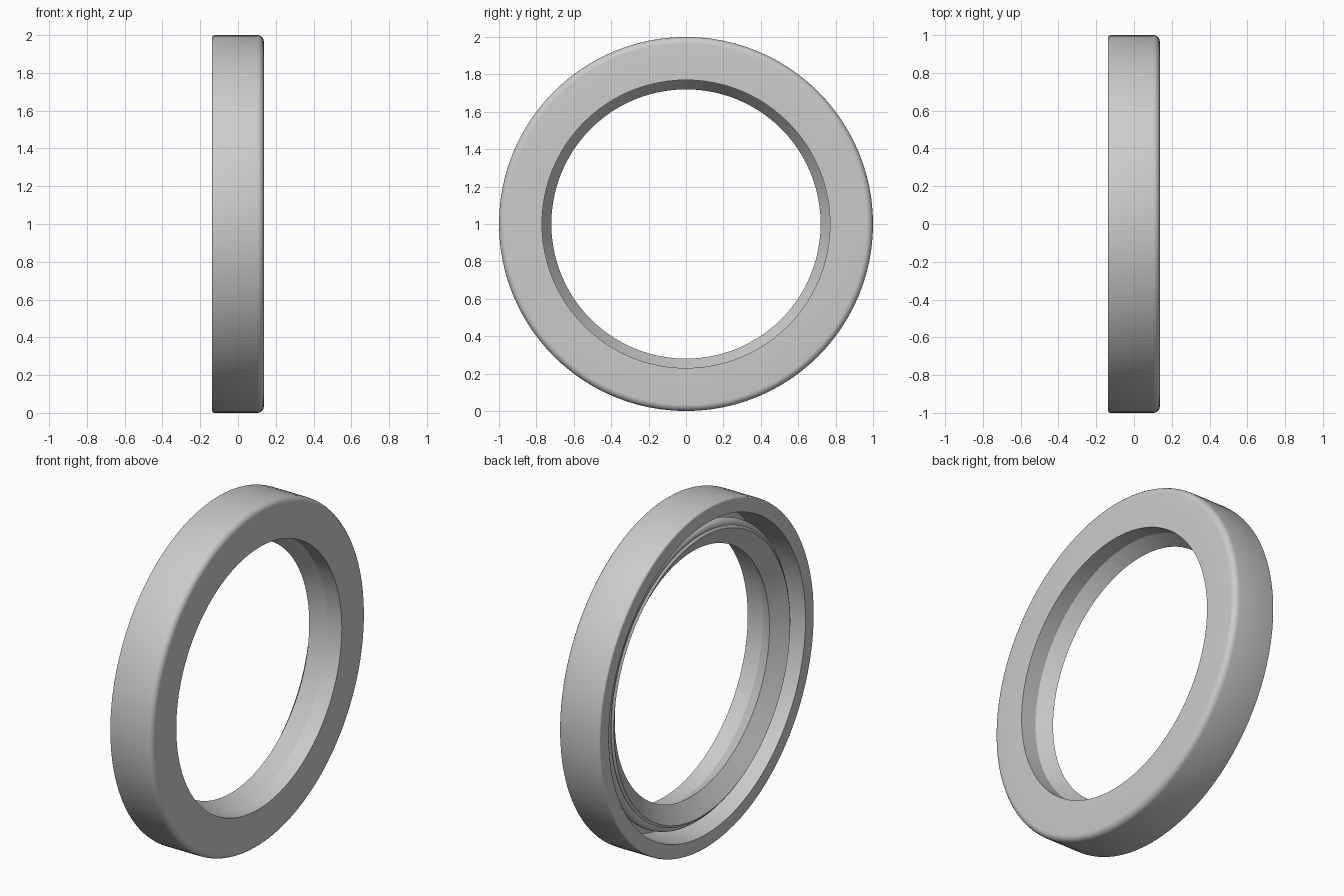
import bpy, bmesh
from math import pi, sin, cos, radians

cube = bpy.data.objects.get("Cube")
if cube:
    bpy.data.objects.remove(cube, do_unlink=True)

SEGMENTS = 96
grey = bpy.data.materials.new("plain_grey")
grey.use_nodes = True
grey.diffuse_color = (0.6, 0.6, 0.6, 1)
grey.node_tree.nodes["Principled BSDF"].inputs["Base Color"].default_value = (0.6, 0.6, 0.6, 1)


def arc(x, r, radius, start, end, steps):
    """Points (x, r) along a circular arc, angles in degrees."""
    angles = [radians(start + (end - start) * i / steps) for i in range(steps + 1)]
    return [(x + radius * cos(a), r + radius * sin(a)) for a in angles]


def revolve(name, profile):
    """Turn a closed (x, radius) profile around the x axis at z = 1."""
    bm = bmesh.new()
    rings = []
    for i in range(SEGMENTS):
        a = 2 * pi * i / SEGMENTS
        rings.append([bm.verts.new((x, r * cos(a), 1 + r * sin(a))) for x, r in profile])
    n = len(profile)
    for i in range(SEGMENTS):
        p, q = rings[i], rings[(i + 1) % SEGMENTS]
        for j in range(n):
            k = (j + 1) % n
            bm.faces.new((p[j], p[k], q[k], q[j]))
    bmesh.ops.recalc_face_normals(bm, faces=bm.faces[:])
    mesh = bpy.data.meshes.new(name)
    bm.to_mesh(mesh)
    bm.free()
    mesh.materials.append(grey)
    obj = bpy.data.objects.new(name, mesh)
    bpy.context.collection.objects.link(obj)
    bpy.ops.object.select_all(action="DESELECT")
    obj.select_set(True)
    bpy.context.view_layer.objects.active = obj
    bpy.ops.object.shade_smooth_by_angle(angle=radians(28))
    return obj


# Casing, front web and sealing lip as one section, open towards -x
front_corner = arc(0.102, 0.965, 0.035, 0, 90, 6)
back_corner = arc(-0.125, 0.987, 0.013, 90, 180, 3)
casing = [(0.137, 0.77)] + front_corner + back_corner + [(-0.138, 0.915), (0.09, 0.915)]
lip_outside = [(0.09, 0.815), (-0.02, 0.80), (-0.08, 0.80), (-0.095, 0.835)]
lip_inside = [(-0.105, 0.82), (-0.04, 0.72), (0.04, 0.77)]
revolve("seal_body", casing + lip_outside + lip_inside)

# Round tension spring seated around the lip
revolve("garter_spring", arc(-0.052, 0.832, 0.034, 0, 345, 23))
